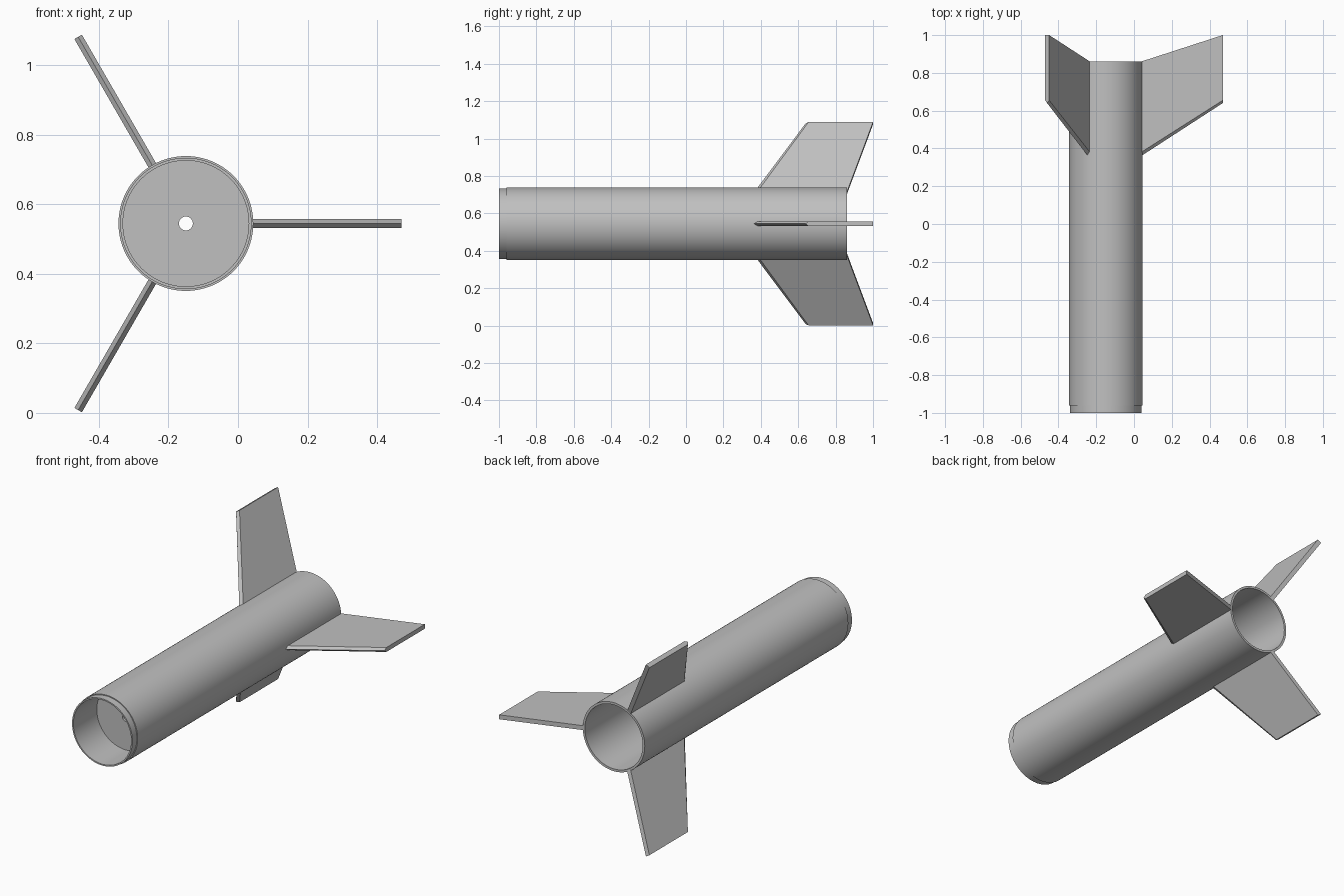
import bpy, bmesh, math
from mathutils import Matrix, Vector

if "Cube" in bpy.data.objects:
    bpy.data.objects.remove(bpy.data.objects["Cube"])

AXIS = Vector((-0.15, 0, 0.545))   # centre line of the tube, along y
TUBE_R, LIP_R, BORE_R = 0.194, 0.189, 0.181
HALF = 0.0125                      # half the fin thickness

grey = bpy.data.materials.new("plain_grey")
grey.use_nodes = True
colour = (0.53, 0.53, 0.53, 1)
grey.diffuse_color = colour
grey.node_tree.nodes["Principled BSDF"].inputs["Base Color"].default_value = colour


def finish(name, bm, smooth=False):
    bmesh.ops.recalc_face_normals(bm, faces=bm.faces)
    mesh = bpy.data.meshes.new(name)
    bm.to_mesh(mesh)
    bm.free()
    mesh.materials.append(grey)
    obj = bpy.data.objects.new(name, mesh)
    obj.location = AXIS
    bpy.context.collection.objects.link(obj)
    if smooth:
        bpy.ops.object.select_all(action='DESELECT')
        obj.select_set(True)
        bpy.context.view_layer.objects.active = obj
        bpy.ops.object.shade_smooth_by_angle(angle=math.radians(30))
    return obj


def lathe(name, profile, steps=96):
    """Spin a closed (radius, y) profile around the y axis."""
    bm = bmesh.new()
    verts = [bm.verts.new((r, y, 0)) for r, y in profile]
    edges = [bm.edges.new((v, verts[i - 1])) for i, v in enumerate(verts)]
    bmesh.ops.spin(bm, geom=verts + edges, cent=(0, 0, 0), axis=(0, 1, 0),
                   angle=math.tau, steps=steps)
    bmesh.ops.remove_doubles(bm, verts=bm.verts, dist=0.0001)
    return finish(name, bm, True)


def fin(name, angle):
    """Swept plate with a wedge-shaped leading edge."""
    bm = bmesh.new()
    rings = []
    for r, lead, bevel, trail in ((0.188, 0.36, 0.38, 0.86), (0.62, 0.64, 0.655, 1.0)):
        section = [(lead, 0), (bevel, HALF), (trail, HALF), (trail, -HALF), (bevel, -HALF)]
        rings.append([bm.verts.new((r, y, z)) for y, z in section])
    root, tip = rings
    for i in range(len(root)):
        bm.faces.new((root[i - 1], root[i], tip[i], tip[i - 1]))
    bm.faces.new(root)
    bm.faces.new(tip)
    bmesh.ops.transform(bm, matrix=Matrix.Rotation(angle, 4, 'Y'), verts=bm.verts)
    return finish(name, bm)


# Open tube with a stepped lip at the front
lathe("body_tube", [(BORE_R, -1), (LIP_R, -1), (LIP_R, -0.96),
                    (TUBE_R, -0.96), (TUBE_R, 0.86), (BORE_R, 0.86)])

# Bulkhead with a central hole
lathe("bulkhead", [(0.02, -0.79), (0.184, -0.79), (0.184, -0.77), (0.02, -0.77)])

# Three evenly spaced tail fins
for i, side in enumerate(("left", "lower_right", "upper_right")):
    fin(side + "_fin", i * math.tau / 3)
